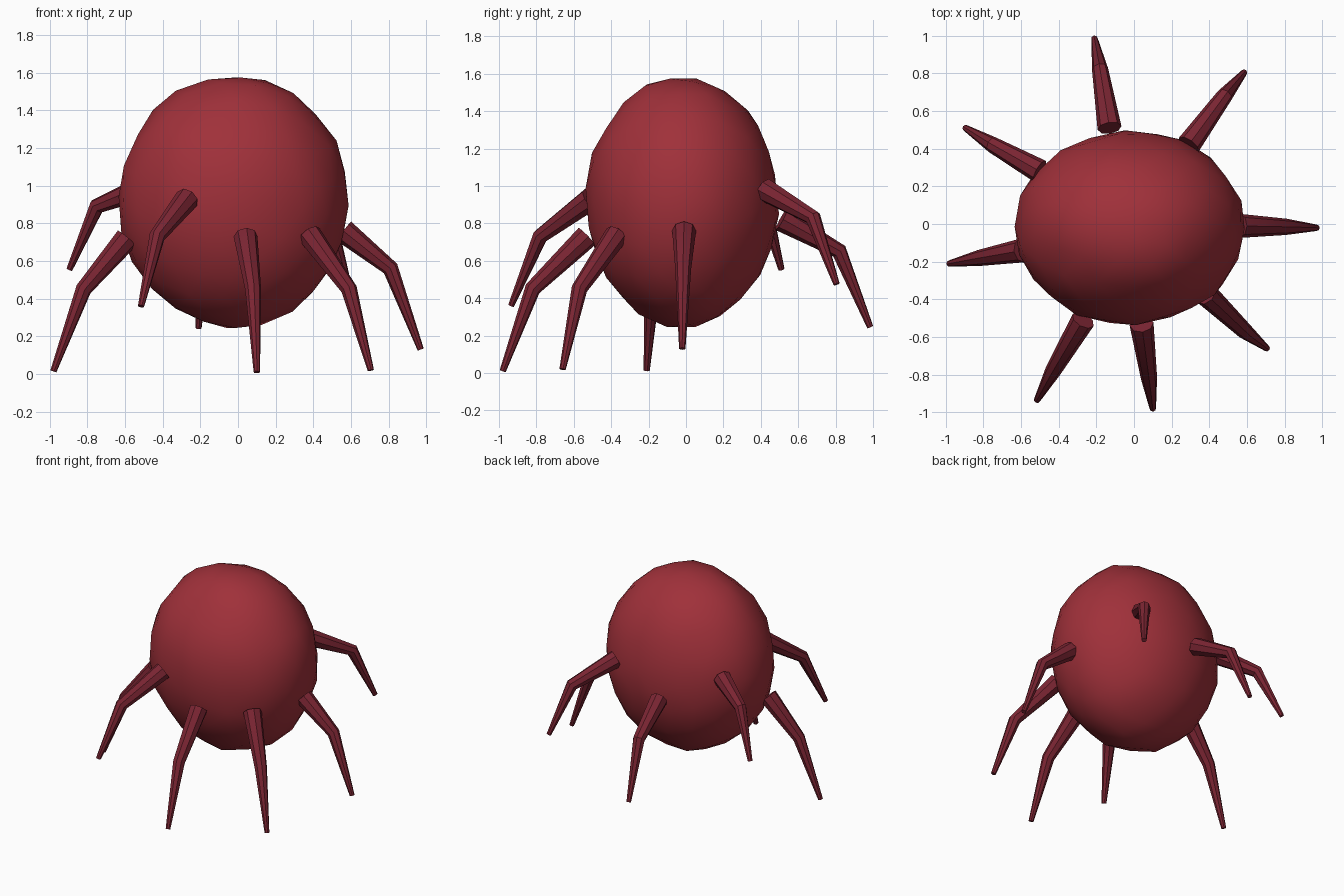
import bpy, bmesh, random
from mathutils import Vector, Euler

if "Cube" in bpy.data.objects:
    bpy.data.objects.remove(bpy.data.objects["Cube"])


def material(name, rgb):
    mat = bpy.data.materials.new(name)
    mat.use_nodes = True
    mat.diffuse_color = (*rgb, 1)
    mat.node_tree.nodes["Principled BSDF"].inputs["Base Color"].default_value = (*rgb, 1)
    return mat


def finish(name, bm, mat, angle):
    bmesh.ops.recalc_face_normals(bm, faces=bm.faces)
    mesh = bpy.data.meshes.new(name)
    bm.to_mesh(mesh)
    bm.free()
    mesh.materials.append(mat)
    obj = bpy.data.objects.new(name, mesh)
    bpy.context.collection.objects.link(obj)
    bpy.ops.object.select_all(action="DESELECT")
    obj.select_set(True)
    bpy.context.view_layer.objects.active = obj
    bpy.ops.object.shade_smooth_by_angle(angle=angle)


body_red = material("body red", (0.35, 0.03, 0.042))
leg_red = material("dark leg red", (0.195, 0.018, 0.032))

# Round body: slightly uneven, tall ellipsoid
random.seed(4)
bm = bmesh.new()
bmesh.ops.create_icosphere(bm, subdivisions=3, radius=1)
turn = Euler((0.3, 0.2, 0.5)).to_matrix()
for v in bm.verts:
    p = (turn @ v.co) * random.uniform(0.985, 1.015)
    v.co = (-0.02 + 0.613 * p.x, -0.02 + 0.515 * p.y, 0.918 + 0.672 * p.z)
finish("body", bm, body_red, 0.7)


# Legs: tapered tubes with one bend
def leg(name, points, radii=(0.064, 0.043, 0.017), sides=8):
    root, knee, tip = map(Vector, points)
    upper, lower = (knee - root).normalized(), (tip - knee).normalized()
    bm = bmesh.new()
    rings = []
    for point, way, radius in zip((root, knee, tip), (upper, upper + lower, lower), radii):
        ring = bmesh.ops.create_circle(bm, segments=sides, radius=radius)["verts"]
        # The level side axis keeps the rings aligned along the leg
        side = way.cross(Vector((0, 0, 1))).normalized()
        up = side.cross(way).normalized()
        for v in ring:
            v.co = point + side * v.co.x + up * v.co.y
        rings.append(ring)
    for a, b in zip(rings, rings[1:]):
        for i in range(sides):
            j = (i + 1) % sides
            bm.faces.new((a[i], a[j], b[j], b[i]))
    bm.faces.new(rings[0])
    bm.faces.new(rings[-1])
    finish(name, bm, leg_red, 0.6)


# Root, knee and tip of each leg
legs = {
    "left_leg": ((0.56, -0.01, 0.76), (0.81, -0.015, 0.56), (0.97, -0.02, 0.13)),
    "front_left_leg": ((0.38, -0.37, 0.74), (0.59, -0.57, 0.45), (0.705, -0.66, 0.02)),
    "front_leg": ((0.04, -0.53, 0.73), (0.08, -0.82, 0.45), (0.1, -0.98, 0.01)),
    "front_right_leg": ((-0.27, -0.51, 0.93), (-0.43, -0.78, 0.73), (-0.515, -0.935, 0.36)),
    "right_leg": ((-0.59, -0.14, 0.72), (-0.82, -0.18, 0.45), (-0.98, -0.21, 0.015)),
    "back_right_leg": ((-0.5, 0.28, 0.99), (-0.75, 0.42, 0.89), (-0.895, 0.51, 0.555)),
    "back_leg": ((-0.13, 0.51, 0.82), (-0.18, 0.82, 0.65), (-0.21, 0.985, 0.245)),
    "back_left_leg": ((0.29, 0.42, 0.98), (0.48, 0.68, 0.83), (0.585, 0.805, 0.475)),
}
for name, points in legs.items():
    leg(name, points)
